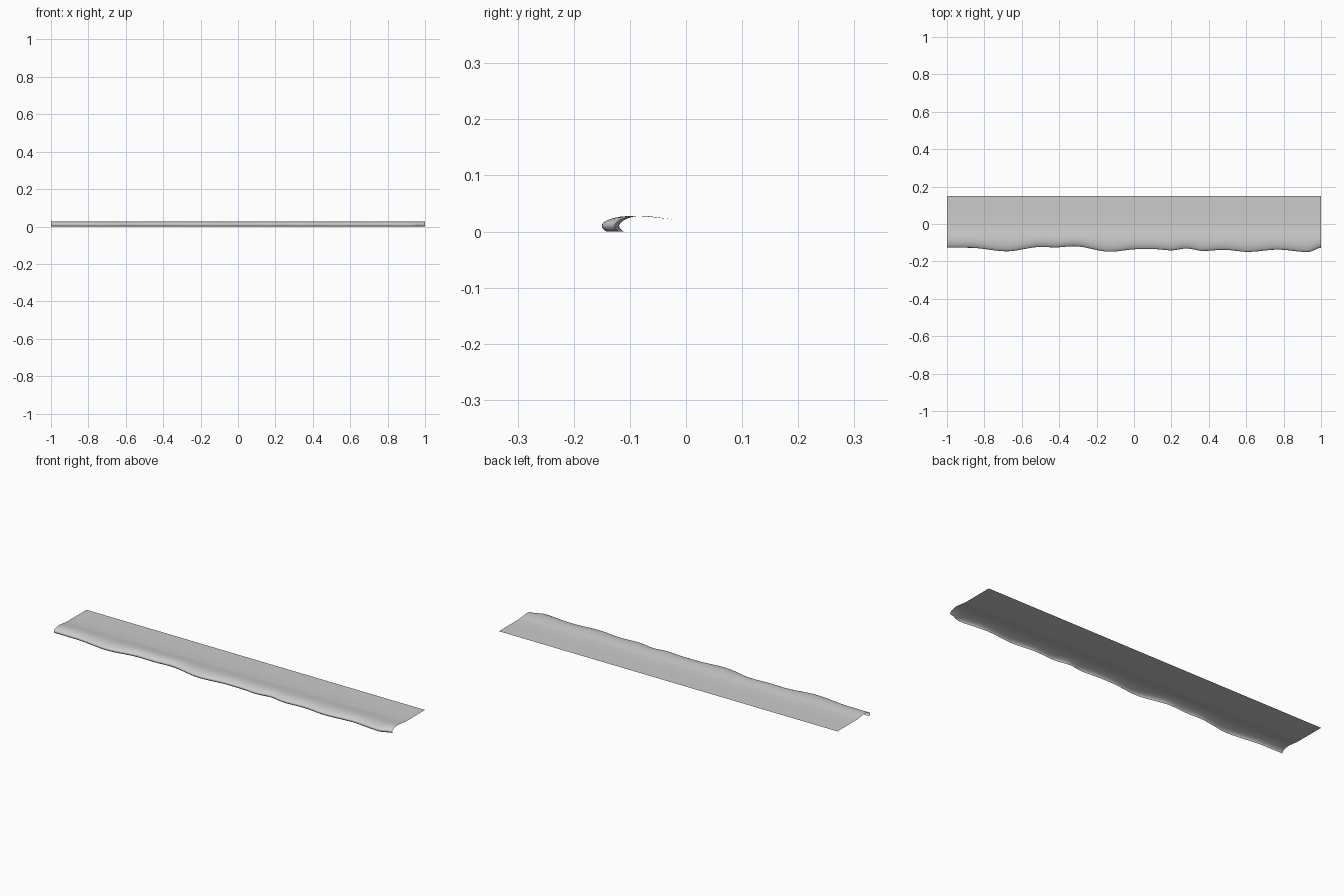
import bpy, bmesh

if "Cube" in bpy.data.objects:
    bpy.data.objects.remove(bpy.data.objects["Cube"])

def smooth_sample(pts, t):
    """Catmull-Rom through a list of tuples, t in 0..1 along the list."""
    n = len(pts) - 1
    i = min(int(t * n), n - 1)
    u = t * n - i
    p = [pts[max(0, min(n, i + k))] for k in (-1, 0, 1, 2)]
    return [0.5 * (2 * b + (c - a) * u + (2 * a - 5 * b + 4 * c - d) * u ** 2
                   + (3 * b - a - 3 * c + d) * u ** 3) for a, b, c, d in zip(*p)]

def lip_at(x):
    """Wavy position of the front lip, smoothly eased between control points."""
    for k in range(len(LIP) - 1):
        (x0, y0), (x1, y1) = LIP[k], LIP[k + 1]
        if x <= x1:
            u = (x - x0) / (x1 - x0)
            return y0 + (y1 - y0) * u * u * (3 - 2 * u)
    return LIP[-1][1]

# front lip waviness (x, y)
LIP = [(-1, -.126), (-.88, -.127), (-.68, -.146), (-.5, -.123), (-.42, -.125),
       (-.32, -.119), (-.13, -.148), (.03, -.134), (.1, -.134), (.2, -.141),
       (.28, -.131), (.37, -.144), (.48, -.138), (.61, -.149), (.77, -.137),
       (.93, -.150), (1, -.127)]

# rolled cross-section (y, z, how strongly it follows the lip)
ROLL = [(-.017, .021, 0), (-.04, .0238, .1), (-.06, .0265, .28), (-.08, .028, .5),
        (-.097, .0262, .76), (-.11, .0215, .93), (-.118, .016, 1),
        (-.121, .011, 1), (-.119, .005, 1), (-.113, 0, 1)]

section = [(.15, .021, 0), (.06, .021, 0)] + [smooth_sample(ROLL, k / 27) for k in range(28)]

# sheet with rolled wavy front edge
bm = bmesh.new()
N = 160
rows = []
for i in range(N + 1):
    x = -1 + 2 * i / N
    shift = lip_at(x) + .121
    rows.append([bm.verts.new((x, y + w * shift, z)) for y, z, w in section])
for a, b in zip(rows, rows[1:]):
    for j in range(len(section) - 1):
        bm.faces.new((a[j], a[j + 1], b[j + 1], b[j]))
for f in bm.faces:
    f.smooth = True
mesh = bpy.data.meshes.new("rolled_edge_sheet")
bm.to_mesh(mesh)
bm.free()
bpy.context.collection.objects.link(bpy.data.objects.new("rolled_edge_sheet", mesh))
